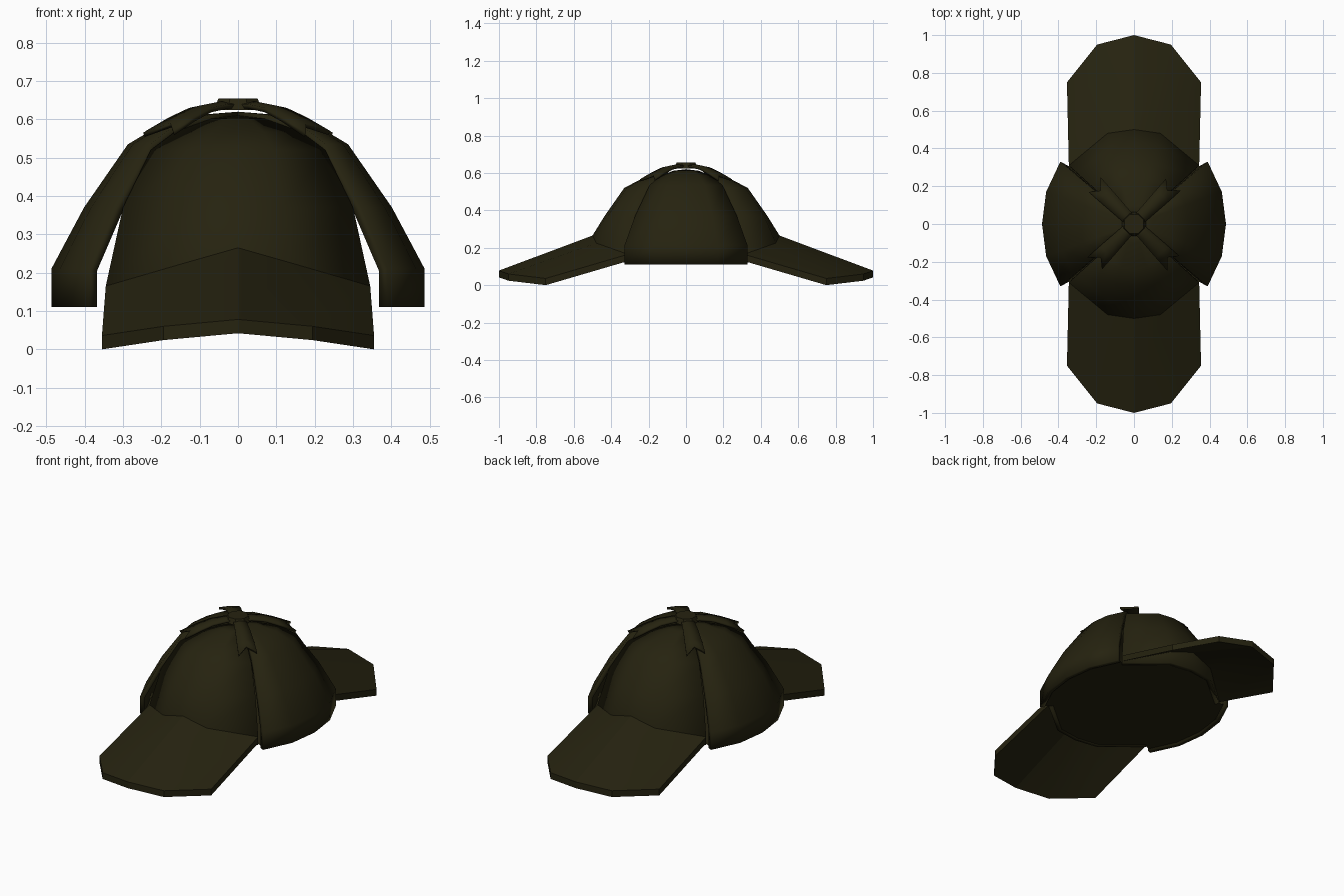
import bpy, bmesh, math
from mathutils import Matrix, Vector

cube = bpy.data.objects.get("Cube")
if cube:
    bpy.data.objects.remove(cube, do_unlink=True)

olive = bpy.data.materials.new("dark olive cloth")
olive.use_nodes = True
COLOUR = (0.019, 0.0165, 0.0050, 1)
olive.diffuse_color = COLOUR
bsdf = olive.node_tree.nodes["Principled BSDF"]
bsdf.inputs["Base Color"].default_value = COLOUR
bsdf.inputs["Roughness"].default_value = 0.9


def finish(name, bm, turn=0, thick=0, angle=35):
    """Rotate about z, give cloth thickness and smooth shading."""
    bmesh.ops.remove_doubles(bm, verts=bm.verts, dist=0.0005)
    bmesh.ops.recalc_face_normals(bm, faces=bm.faces)
    bm.transform(Matrix.Rotation(turn, 4, 'Z'))
    mesh = bpy.data.meshes.new(name)
    bm.to_mesh(mesh)
    bm.free()
    mesh.materials.append(olive)
    ob = bpy.data.objects.new(name, mesh)
    bpy.context.collection.objects.link(ob)
    if thick:
        mod = ob.modifiers.new("thickness", 'SOLIDIFY')
        mod.thickness = thick
        mod.offset = -1
    bpy.ops.object.select_all(action='DESELECT')
    ob.select_set(True)
    bpy.context.view_layer.objects.active = ob
    bpy.ops.object.shade_smooth_by_angle(angle=math.radians(angle))
    return ob


def grid(rows):
    """Mesh of quads through rows of points, facing outward."""
    bm = bmesh.new()
    vs = [[bm.verts.new(p) for p in row] for row in rows]
    for a, b in zip(vs, vs[1:]):
        for i in range(len(a) - 1):
            bm.faces.new((a[i], a[i + 1], b[i + 1], b[i]))
    return bm


def mirrored(half):
    return [(-x, *rest) for x, *rest in reversed(half[1:])] + half


def panel(name, half, levels, base, turn):
    """Quarter of the crown; half holds x, y, shoulder height from its middle."""
    cols = mirrored(half)
    rows = [[(x, y, base) for x, y, z in cols], list(cols)]
    rows += [[(x * s, y * s, h) for x, y, z in cols] for h, s in levels]
    bm = grid(rows)
    tip = bm.verts.new((0, 0, levels[-1][0] + 0.008))
    bm.verts.ensure_lookup_table()
    last = bm.verts[-1 - len(cols):-1]
    for a, b in zip(last, last[1:]):
        bm.faces.new((a, b, tip))
    return finish(name, bm, turn, 0.025)


# Crown: narrower front and back panels between fuller side flaps
front_half = [(0, -0.5, 0.265), (0.14, -0.48, 0.225), (0.345, -0.31, 0.165)]
front_levels = [(0.37, 0.87), (0.52, 0.66), (0.567, 0.48), (0.602, 0.2)]
flap_half = [(0, -0.487, 0.21), (0.17, -0.465, 0.21), (0.33, -0.39, 0.21)]
flap_levels = [(0.37, 0.825), (0.535, 0.59), (0.587, 0.41), (0.612, 0.2)]
for name, turn in (("front", 0), ("back", math.pi)):
    panel(name + "_crown_panel", front_half, front_levels, 0.12, turn)
for name, turn in (("left", math.pi / 2), ("right", -math.pi / 2)):
    panel(name + "_ear_flap", flap_half, flap_levels, 0.11, turn)

# Lining that closes the crown underneath
bm = bmesh.new()
for k in range(4):
    half = flap_half if k % 2 else front_half
    for x, y, z in mirrored(half):
        p = Matrix.Rotation(k * math.pi / 2, 3, 'Z') @ Vector((x, y, 0))
        bm.verts.new((p.x * 0.98, p.y * 0.98, 0.122))
bm.faces.new(list(bm.verts)).normal_flip()
finish("crown_lining", bm)

# Two brims, creased along the middle and sloping outward
outer = mirrored([(0, -1, 0.078), (0.195, -0.95, 0.06), (0.355, -0.75, 0.036)])
for name, turn in (("front_brim", 0), ("back_brim", math.pi)):
    bm = grid([outer, mirrored(front_half)])
    ret = bmesh.ops.extrude_face_region(bm, geom=bm.faces[:])
    low = [g for g in ret["geom"] if isinstance(g, bmesh.types.BMVert)]
    bmesh.ops.translate(bm, verts=low, vec=(0, 0, -0.036))
    # extruding a sheet keeps its first face set as the upper skin
    finish(name, bm, turn, angle=25)

# Ribbons draped along the seams, each with a notched end
path = [(0, 0.64, 0.03), (0.07, 0.64, 0.035), (0.14, 0.63, 0.04), (0.21, 0.605, 0.045)]
for k, name in enumerate(("front_left", "back_left", "back_right", "front_right")):
    rows = [[(r, -w, z), (r, 0, z + 0.006), (r, w, z)] for r, z, w in path]
    rows.append([(0.30, -0.05, 0.565), (0.25, 0, 0.59), (0.29, 0.05, 0.57)])
    finish(name + "_ribbon", grid(rows), math.radians(-45 + 90 * k), 0.012)

# Button on the top
bm = bmesh.new()
bmesh.ops.create_cone(bm, cap_ends=True, segments=8, radius1=0.068, radius2=0.055,
                      depth=0.03, matrix=Matrix.Translation((0, 0, 0.64)))
finish("top_button", bm, math.pi / 8)
